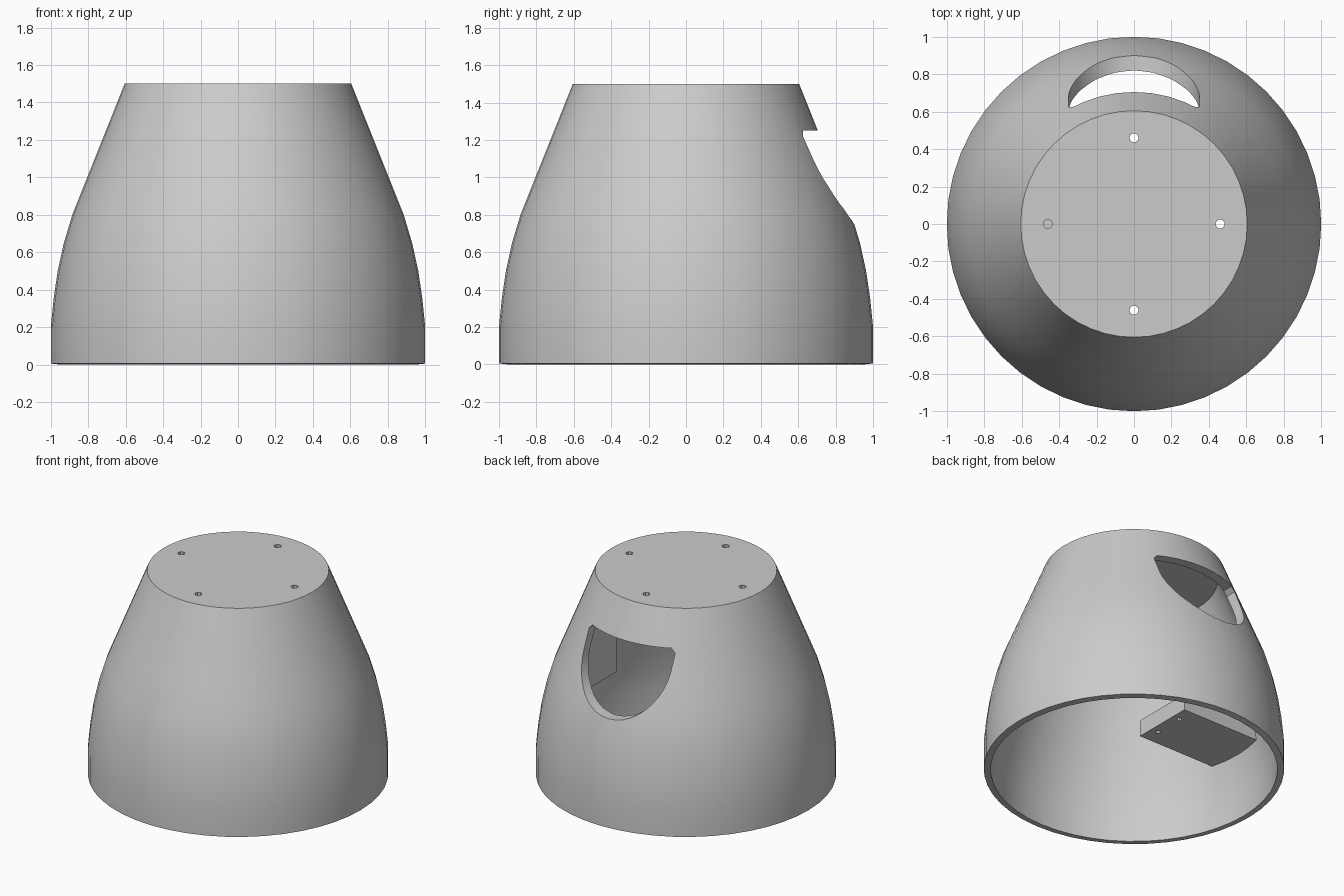
import bpy, bmesh, math
from mathutils import Matrix, Vector

if "Cube" in bpy.data.objects:
    bpy.data.objects.remove(bpy.data.objects["Cube"])

grey = bpy.data.materials.new("light_grey")
grey.use_nodes = True
grey.diffuse_color = (0.6, 0.6, 0.6, 1)
grey.node_tree.nodes["Principled BSDF"].inputs["Base Color"].default_value = (0.6, 0.6, 0.6, 1)


def finish(name, bm):
    bmesh.ops.remove_doubles(bm, verts=bm.verts, dist=0.0005)
    bmesh.ops.recalc_face_normals(bm, faces=bm.faces)
    mesh = bpy.data.meshes.new(name)
    bm.to_mesh(mesh)
    bm.free()
    mesh.materials.append(grey)
    obj = bpy.data.objects.new(name, mesh)
    bpy.context.collection.objects.link(obj)
    return obj


def lathe(name, profile, steps=48):
    """Spin an (r, z) profile, both ends on the axis, around z."""
    bm = bmesh.new()
    verts = [bm.verts.new((r, 0, z)) for r, z in profile]
    edges = [bm.edges.new(pair) for pair in zip(verts, verts[1:])]
    bmesh.ops.spin(bm, geom=verts + edges, cent=(0, 0, 0), axis=(0, 0, 1),
                   angle=math.tau, steps=steps)
    return finish(name, bm)


def box(name, low, high):
    low, high = Vector(low), Vector(high)
    bm = bmesh.new()
    bmesh.ops.create_cube(bm, size=1, matrix=Matrix.Translation((low + high) / 2)
                          @ Matrix.Diagonal((*(high - low), 1)))
    return finish(name, bm)


def drill(name, x, y, z, radius, depth):
    bm = bmesh.new()
    bmesh.ops.create_cone(bm, cap_ends=True, segments=8, radius1=radius, radius2=radius,
                          depth=depth, matrix=Matrix.Translation((x, y, z)))
    return finish(name, bm)


def carve(target, cutter, operation="DIFFERENCE", keep=False):
    mod = target.modifiers.new("carve", "BOOLEAN")
    mod.operation, mod.object, mod.solver = operation, cutter, "EXACT"
    bpy.context.view_layer.objects.active = target
    bpy.ops.object.modifier_apply(modifier=mod.name)
    if not keep:
        bpy.data.objects.remove(cutter)


# Shell: curved skirt, straight cone, closed flat top, hollow inside
outer = [(1, 0.005), (1, 0.2), (0.985, 0.35), (0.963, 0.5), (0.93, 0.65),
         (0.885, 0.8), (0.805, 1.0), (0.605, 1.5)]
inner = [(0.955, 0), (0.95, 0.2), (0.925, 0.35), (0.89, 0.5), (0.82, 0.75),
         (0.735, 1.0), (0.555, 1.45)]
shell = lathe("shell", [(0, 1.5)] + outer[::-1] + inner + [(0, 1.45)])

# Rear opening: flat head with small rounded corners, half-round foot
outline = [(0.35 * math.cos(a), 1.1 + 0.35 * math.sin(a))
           for a in (math.pi * (1 + i / 20) for i in range(21))]
outline += [(0.35, 1.22), (0.32, 1.25), (-0.32, 1.25), (-0.35, 1.22)]
bm = bmesh.new()
face = bm.faces.new([bm.verts.new((x, 0.3, z)) for x, z in outline])
ext = bmesh.ops.extrude_face_region(bm, geom=[face])
bmesh.ops.translate(bm, vec=(0, 1, 0),
                    verts=[v for v in ext["geom"] if isinstance(v, bmesh.types.BMVert)])
carve(shell, finish("opening_cutter", bm))

# Four screw holes through the top
for x, y in ((0.46, 0), (-0.46, 0), (0, 0.46), (0, -0.46)):
    carve(shell, drill("top_drill", x, y, 1.47, 0.025, 0.3))

# Inner mounts, trimmed to end inside the wall thickness
trim = lathe("trim_solid", [(0, -0.1)] + [(r - 0.025, z) for r, z in outer] + [(0, 1.5)])
shelf = box("mount_shelf", (-1.1, -0.23, 0.45), (-0.245, 0.23, 0.57))
pad = box("side_pad", (0.75, -0.27, 0.45), (1.1, 0.27, 1.1))
carve(shelf, trim, "INTERSECT", keep=True)
carve(pad, trim, "INTERSECT")
for side in (-1, 1):
    carve(shelf, drill("shelf_drill", -0.30, side * 0.11, 0.51, 0.018, 0.3))

# Smooth curved walls, crisp rims
for obj in (shell, shelf, pad):
    bpy.ops.object.select_all(action="DESELECT")
    obj.select_set(True)
    bpy.context.view_layer.objects.active = obj
    bpy.ops.object.shade_smooth_by_angle(angle=math.radians(30))
